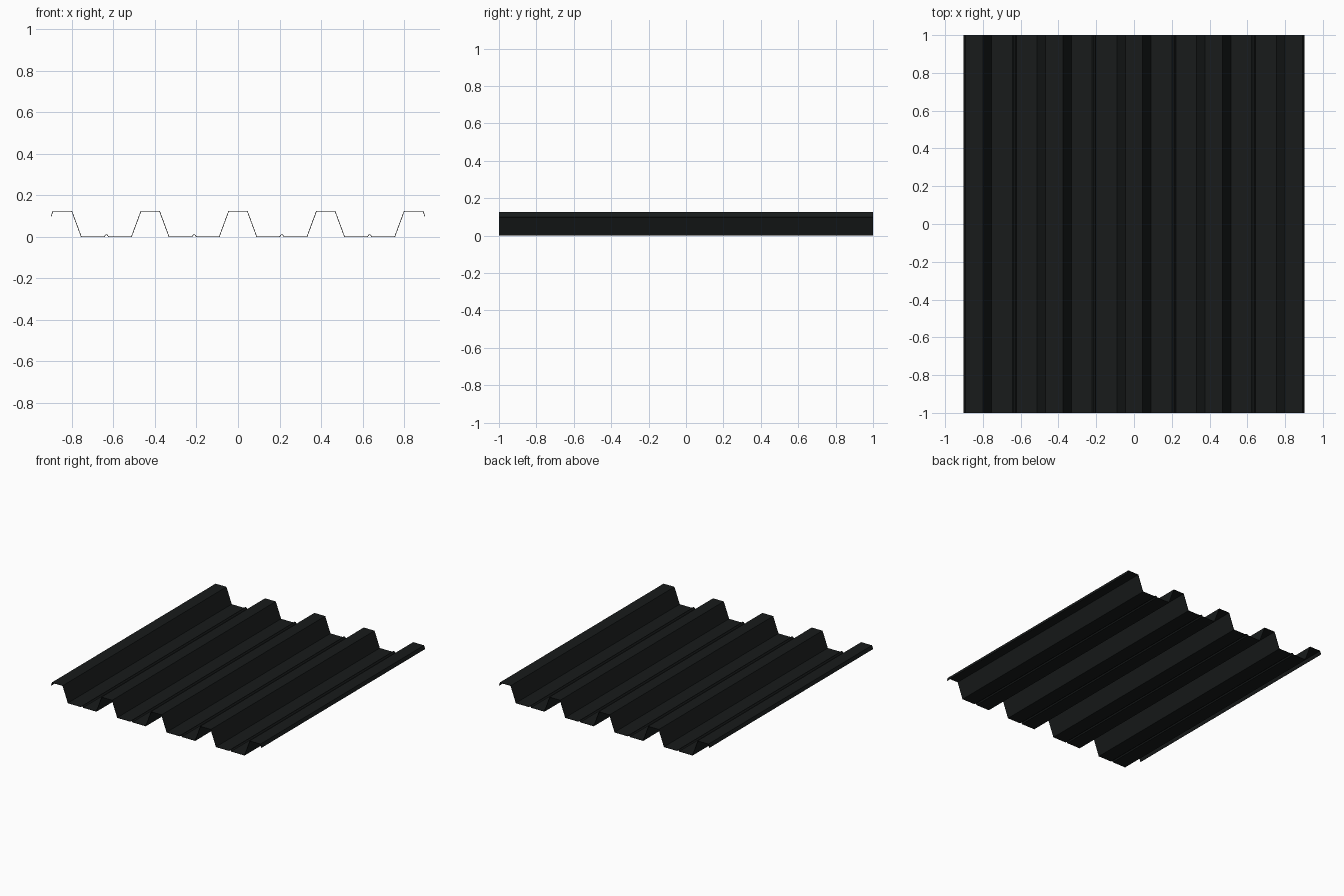
import bpy, bmesh

if "Cube" in bpy.data.objects:
    bpy.data.objects.remove(bpy.data.objects["Cube"])

LENGTH, PITCH, T = 2.0, 0.4225, 0.003
LOW, HIGH = T / 2, 0.125 - T / 2      # mid-plane heights of pan and rib top
TOP, FOOT = 0.045, 0.09               # half widths of rib top and rib foot


def rib(cx):
    return [(cx - FOOT, LOW), (cx - TOP, HIGH), (cx + TOP, HIGH), (cx + FOOT, LOW)]


def stiffener(cx):
    return [(cx - 0.010, LOW), (cx - 0.003, LOW + 0.009),
            (cx + 0.003, LOW + 0.009), (cx + 0.010, LOW)]


# Cross-section from left to right: lap edge, ribs with stiffened pans, lap edge
profile = [(-0.90, 0.098)] + rib(-2 * PITCH)[1:]
profile[1] = (-0.891, HIGH)
for i in range(-2, 2):
    profile += stiffener((i + 0.5) * PITCH)
    profile += rib((i + 1) * PITCH)
profile = profile[:-1]
profile[-1] = (0.891, HIGH)
profile.append((0.90, 0.098))

# Sweep the cross-section along y
bm = bmesh.new()
front = [bm.verts.new((x, -LENGTH / 2, z)) for x, z in profile]
back = [bm.verts.new((x, LENGTH / 2, z)) for x, z in profile]
for i in range(len(profile) - 1):
    bm.faces.new((front[i], front[i + 1], back[i + 1], back[i]))
mesh = bpy.data.meshes.new("roof_sheet")
bm.to_mesh(mesh)
bm.free()
sheet = bpy.data.objects.new("roof_sheet", mesh)
bpy.context.collection.objects.link(sheet)

# Sheet metal thickness
solid = sheet.modifiers.new("thickness", "SOLIDIFY")
solid.thickness = T
solid.offset = 0
solid.use_even_offset = True

# Dark coated steel
mat = bpy.data.materials.new("dark_steel")
mat.diffuse_color = (0.009, 0.011, 0.011, 1)
mat.use_nodes = True
mat.node_tree.nodes["Principled BSDF"].inputs["Base Color"].default_value = mat.diffuse_color
mesh.materials.append(mat)
